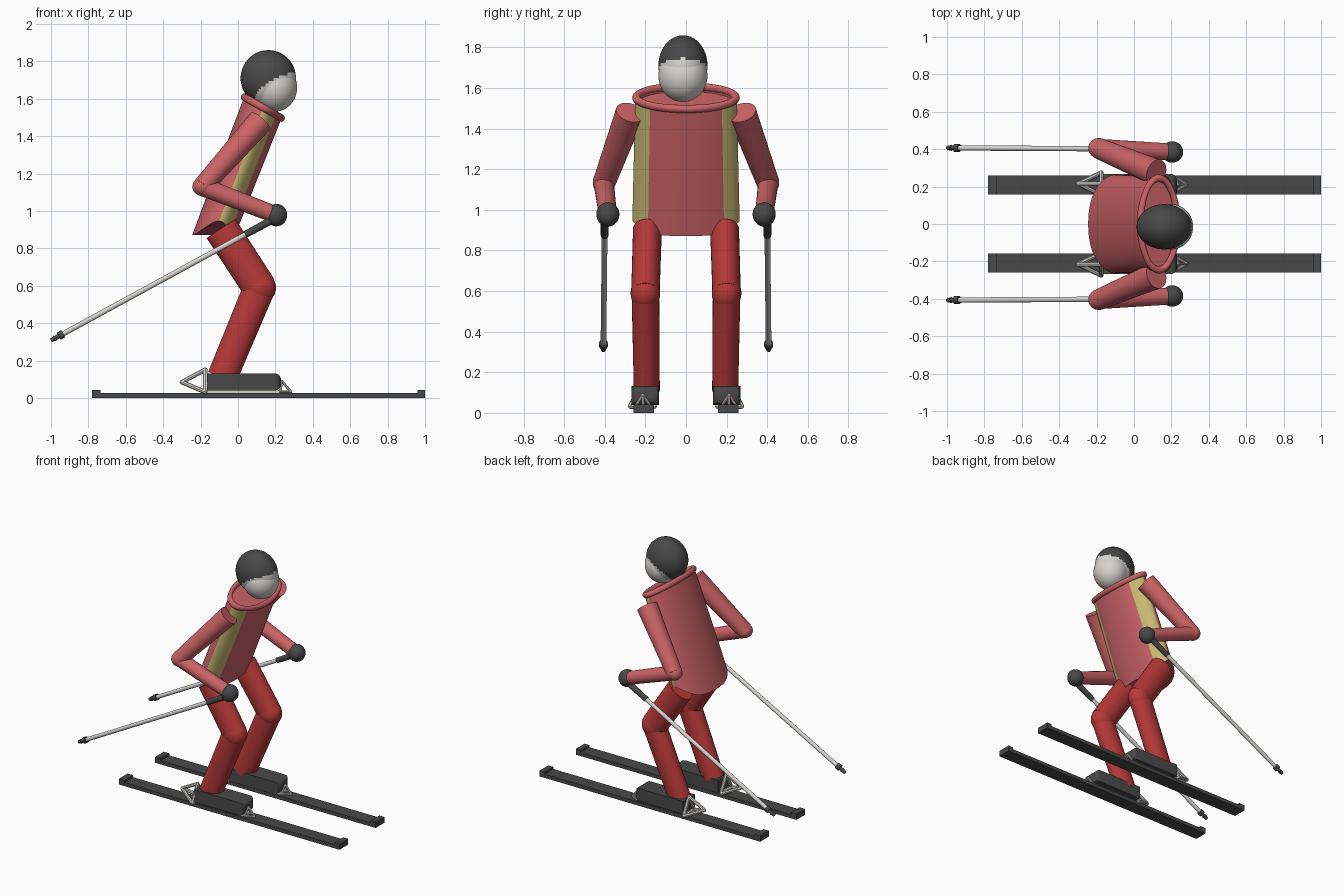
import bpy, bmesh, math
from mathutils import Vector, Matrix

if "Cube" in bpy.data.objects:
    bpy.data.objects.remove(bpy.data.objects["Cube"])


def material(name, rgb):
    m = bpy.data.materials.new(name)
    m.diffuse_color = (*rgb, 1)
    m.use_nodes = True
    m.node_tree.nodes["Principled BSDF"].inputs["Base Color"].default_value = m.diffuse_color
    return m


JACKET = material("jacket red", (0.60, 0.125, 0.135))
PANTS = material("trouser red", (0.47, 0.04, 0.04))
YELLOW = material("pale yellow", (0.60, 0.50, 0.18))
DARK = material("charcoal", (0.065, 0.065, 0.065))
PALE = material("pale grey", (0.68, 0.66, 0.63))


def finish(name, bm, *mats):
    bmesh.ops.recalc_face_normals(bm, faces=bm.faces)
    me = bpy.data.meshes.new(name)
    bm.to_mesh(me)
    bm.free()
    ob = bpy.data.objects.new(name, me)
    bpy.context.collection.objects.link(ob)
    for m in mats:
        me.materials.append(m)
    bpy.ops.object.select_all(action='DESELECT')
    ob.select_set(True)
    bpy.context.view_layer.objects.active = ob
    bpy.ops.object.shade_smooth_by_angle(angle=math.radians(40))
    return ob


def add_tube(bm, p, q, r1, r2, depth=1.0, seg=32):
    """Tapered tube from p to q; depth scales its thickness seen from the side."""
    p, q = Vector(p), Vector(q)
    w = (q - p).normalized()
    u = Vector((0, 1, 0)) - w * w.y
    u = u.normalized() if u.length > 0.01 else Vector((1, 0, 0))
    v = w.cross(u)
    rot = Matrix((u, v * depth, w)).transposed().to_4x4()
    bmesh.ops.create_cone(bm, cap_ends=True, segments=seg, radius1=r1, radius2=r2,
                          depth=(q - p).length,
                          matrix=Matrix.Translation((p + q) / 2) @ rot)


def add_ball(bm, c, r, seg=32):
    bmesh.ops.create_uvsphere(bm, u_segments=seg, v_segments=seg // 2, radius=1,
                              matrix=Matrix.Translation(c) @ Matrix.Diagonal((*r, 1)))


def add_box(bm, lo, hi):
    lo, hi = Vector(lo), Vector(hi)
    return bmesh.ops.create_cube(bm, size=1, matrix=Matrix.Translation((lo + hi) / 2)
                                 @ Matrix.Diagonal((*(hi - lo), 1)))["verts"]


def add_frame(bm, pts, r):
    """Open pyramid of round bars."""
    for i in range(4):
        add_ball(bm, pts[i], (r, r, r), 8)
        for j in range(i):
            add_tube(bm, pts[i], pts[j], r, r, seg=8)


# jacket body: ruled between a level hem and a tilted collar opening
SEG = 64


def body_point(a, t, k=1.0):
    c, s = math.cos(a) * k, math.sin(a) * k
    hem = Vector((-0.13 + 0.115 * c, 0.266 * s, 0.872))
    top = Vector((0.133 + 0.1 * c, 0.25 * s, 1.553 - 0.057 * c))
    return hem.lerp(top, t)


bm = bmesh.new()
rings = []
for t, k in ((0, 1), (0.25, 1), (0.5, 1), (0.75, 1), (1, 1), (1, 0.92), (0.97, 0.92)):
    ring = []
    for i in range(SEG):
        a = math.tau * i / SEG
        tt = 0.11 * math.sin(a) ** 4 if t == 0 else t   # hem rises at the hips
        ring.append(bm.verts.new(body_point(a, tt, k)))
    rings.append(ring)
for n, (lo, hi) in enumerate(zip(rings, rings[1:])):
    for i in range(SEG):
        j = (i + 1) % SEG
        f = bm.faces.new((lo[i], lo[j], hi[j], hi[i]))
        f.material_index = int(n < 4 and -0.02 < math.cos(math.tau * (i + 0.5) / SEG) < 0.68)
bm.faces.new(rings[0])
bm.faces.new(rings[-1])
finish("jacket_body", bm, JACKET, YELLOW)

# rolled collar
bm = bmesh.new()
loops = []
for i in range(SEG):
    a = math.tau * i / SEG
    c = body_point(a, 1, 0.98)
    out = (body_point(a, 1, 1.1) - c).normalized()
    up = Vector((0.495, 0, 0.869))
    loops.append([bm.verts.new(c + 0.02 * (out * math.cos(b) + up * math.sin(b)))
                  for b in (math.tau * m / 12 for m in range(12))])
for i in range(SEG):
    for m in range(12):
        n = (m + 1) % 12
        bm.faces.new((loops[i][m], loops[i - 1][m], loops[i - 1][n], loops[i][n]))
finish("collar", bm, JACKET)

# head: cap and face share one colour rule, a curved hairline
bm = bmesh.new()
add_ball(bm, (0.162, -0.015, 1.71), (0.148, 0.121, 0.15), 64)
add_ball(bm, (0.198, -0.015, 1.66), (0.118, 0.121, 0.128), 64)
for f in bm.faces:
    c = f.calc_center_median()
    if c.x > 0.085 and c.z < 1.55 + 0.195 * ((c.x - 0.085) / 0.215) ** 0.35:
        f.material_index = 1
finish("head", bm, DARK, PALE)

for s, side in ((1, "left"), (-1, "right")):
    # leg
    knee, hip, ankle = (0.115, 0.2 * s, 0.59), (-0.09, 0.19 * s, 0.905), (-0.085, 0.193 * s, 0.11)
    bm = bmesh.new()
    add_tube(bm, hip, knee, 0.071, 0.07, 1.3)
    add_tube(bm, ankle, knee, 0.064, 0.068, 1.25)
    add_ball(bm, knee, (0.088, 0.073, 0.088))
    finish(side + "_leg", bm, PANTS)

    # arm
    shoulder, elbow, hand = (0.12, 0.275 * s, 1.48), (-0.19, 0.405 * s, 1.13), (0.205, 0.385 * s, 0.978)
    bm = bmesh.new()
    add_tube(bm, shoulder, elbow, 0.072, 0.056, 0.95)
    add_tube(bm, elbow, hand, 0.05, 0.045)
    add_ball(bm, elbow, (0.054, 0.054, 0.05))
    finish(side + "_arm", bm, JACKET)

    # glove
    bm = bmesh.new()
    add_ball(bm, hand, (0.058, 0.057, 0.06))
    finish(side + "_glove", bm, DARK)

    # pole: grip, shaft, basket and tip along one line
    a, b = Vector((0.2, 0.4 * s, 0.962)), Vector((-1.0, 0.407 * s, 0.308))
    bm = bmesh.new()
    add_tube(bm, a, a.lerp(b, 0.135), 0.021, 0.019, seg=16)
    add_tube(bm, a.lerp(b, 0.945), a.lerp(b, 0.965), 0.022, 0.022, seg=16)
    add_tube(bm, a.lerp(b, 0.95), a.lerp(b, 0.985), 0.015, 0.011, seg=16)
    add_tube(bm, a.lerp(b, 0.98), b, 0.016, 0.01, seg=16)
    finish(side + "_pole_grip_and_tip", bm, DARK)
    bm = bmesh.new()
    add_tube(bm, a.lerp(b, 0.13), a.lerp(b, 0.95), 0.014, 0.014, seg=16)
    finish(side + "_pole_shaft", bm, PALE)

    # ski with raised end blocks
    y = 0.208 * s
    bm = bmesh.new()
    add_box(bm, (-0.78, y - 0.05, 0), (1.0, y + 0.05, 0.027))
    for x0, x1 in ((-0.78, -0.735), (0.96, 1.0)):
        add_box(bm, (x0, y - 0.05, 0.02), (x1, y + 0.05, 0.042))
    finish(side + "_ski", bm, DARK)

    # boot with rounded toe
    bm = bmesh.new()
    add_box(bm, (-0.165, 0.2 * s - 0.068, 0.04), (0.23, 0.2 * s + 0.068, 0.132))
    toe = [e for e in bm.edges if sum(v.co.x for v in e.verts) > 0.4]
    bmesh.ops.bevel(bm, geom=toe, offset=0.035, segments=5, profile=0.5, affect='EDGES')
    finish(side + "_boot", bm, DARK)

    # binding: base plate, heel frame, toe frame
    bm = bmesh.new()
    add_box(bm, (-0.17, y - 0.035, 0.025), (0.23, y + 0.035, 0.042))
    yb = 0.215 * s
    add_frame(bm, [(-0.3, yb, 0.085), (-0.175, yb, 0.152),
                   (-0.175, yb - 0.06, 0.032), (-0.175, yb + 0.06, 0.032)], 0.012)
    add_frame(bm, [(0.235, 0.212 * s, 0.09), (0.283, 0.212 * s, 0.033),
                   (0.225, 0.212 * s - 0.035, 0.035), (0.225, 0.212 * s + 0.035, 0.035)], 0.007)
    finish(side + "_binding", bm, PALE)
